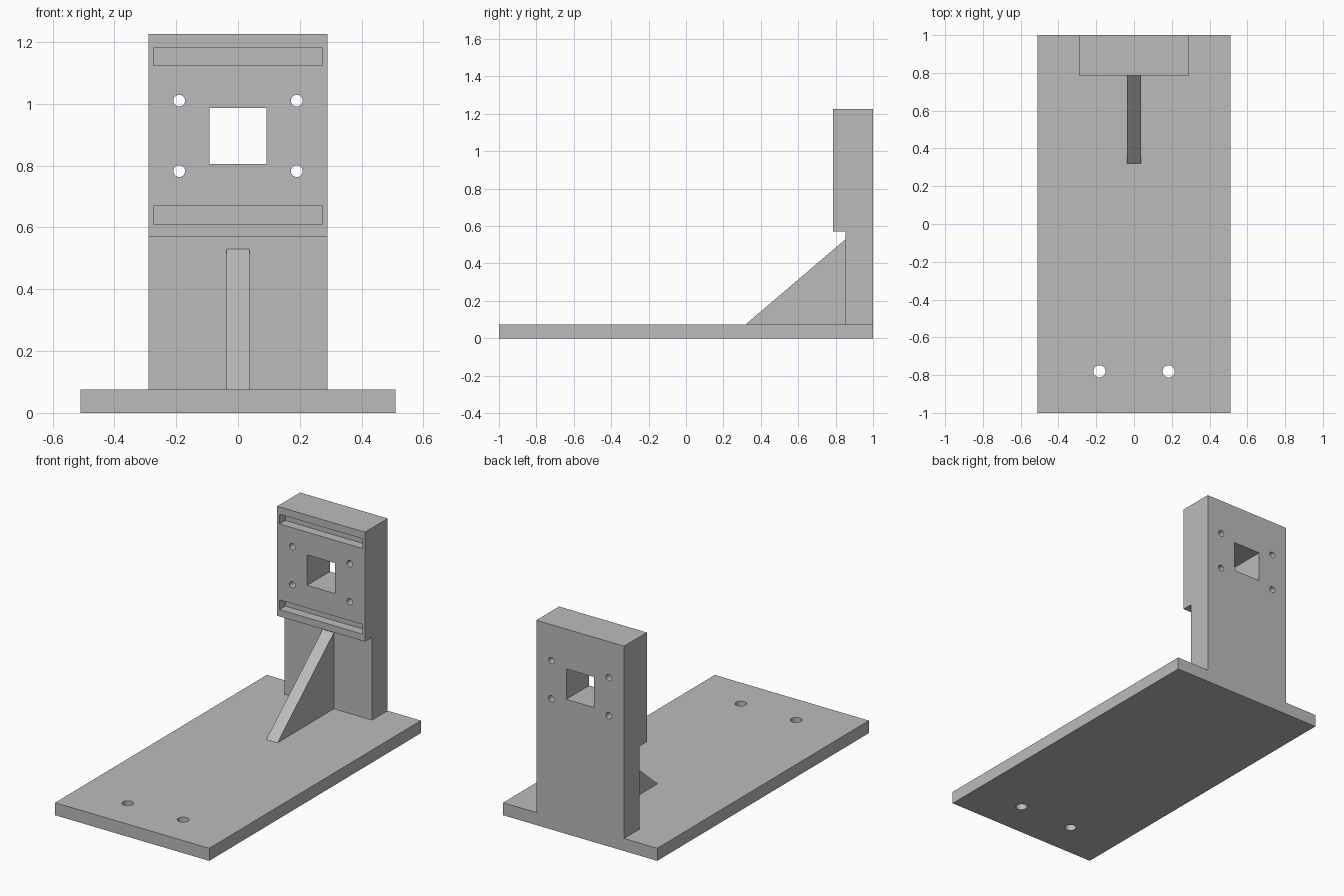
import bpy, bmesh
from mathutils import Matrix, Vector

old = bpy.data.objects.get("Cube")
if old:
    bpy.data.objects.remove(old, do_unlink=True)

grey = bpy.data.materials.new("plain grey")
grey.use_nodes = True
colour = (0.5, 0.5, 0.5, 1)
grey.diffuse_color = colour
grey.node_tree.nodes["Principled BSDF"].inputs["Base Color"].default_value = colour


def finish(name, bm):
    bmesh.ops.recalc_face_normals(bm, faces=bm.faces)
    mesh = bpy.data.meshes.new(name)
    bm.to_mesh(mesh)
    bm.free()
    mesh.materials.append(grey)
    obj = bpy.data.objects.new(name, mesh)
    bpy.context.collection.objects.link(obj)
    return obj


def box(name, low, high):
    low, high = Vector(low), Vector(high)
    bm = bmesh.new()
    bmesh.ops.create_cube(bm, size=1, matrix=Matrix.Translation((low + high) / 2)
                          @ Matrix.Diagonal((*(high - low), 1)))
    return finish(name, bm)


def side_profile(name, points, x0, x1):
    """Extrude a (y, z) outline across x."""
    bm = bmesh.new()
    face = bm.faces.new([bm.verts.new((x0, y, z)) for y, z in points])
    out = bmesh.ops.extrude_face_region(bm, geom=[face])
    moved = [v for v in out["geom"] if isinstance(v, bmesh.types.BMVert)]
    bmesh.ops.translate(bm, verts=moved, vec=(x1 - x0, 0, 0))
    return finish(name, bm)


def rod(name, centre, radius, depth, axis):
    bm = bmesh.new()
    turn = Vector((0, 0, 1)).rotation_difference(Vector(axis)).to_matrix().to_4x4()
    bmesh.ops.create_cone(bm, cap_ends=True, segments=32, radius1=radius, radius2=radius,
                          depth=depth, matrix=Matrix.Translation(centre) @ turn)
    return finish(name, bm)


def cut(obj, cutters):
    for cutter in cutters:
        cutter.hide_render = True
        mod = obj.modifiers.new("cut", "BOOLEAN")
        mod.operation = "DIFFERENCE"
        mod.solver = "EXACT"
        mod.object = cutter
        bpy.context.view_layer.objects.active = obj
        bpy.ops.object.modifier_apply(modifier=mod.name)
        bpy.data.objects.remove(cutter, do_unlink=True)


# Base plate with two mounting holes near the front
base = box("base_plate", (-0.51, -1, 0), (0.51, 1, 0.075))
cut(base, [rod("hole_cutter", (x, -0.78, 0.04), 0.032, 0.4, (0, 0, 1)) for x in (-0.183, 0.183)])

# Upright with a thicker head
upright = side_profile("upright", [(1, 0.075), (1, 1.225), (0.785, 1.225), (0.785, 0.57),
                                   (0.853, 0.57), (0.853, 0.075)], -0.29, 0.29)

# Window, screw holes and shallow slots in the head
cutters = [box("window_cutter", (-0.092, 0.5, 0.805), (0.092, 1.2, 0.987))]
cutters += [rod("screw_cutter", (x, 0.9, z), 0.019, 0.6, (0, 1, 0))
            for x in (-0.19, 0.19) for z in (0.782, 1.01)]
cutters += [box("slot_cutter", (-0.274, 0.7, z), (0.274, 0.84, z + 0.058)) for z in (0.611, 1.123)]
cut(upright, cutters)

# Triangular brace between plate and upright
side_profile("brace", [(0.32, 0.075), (0.853, 0.075), (0.853, 0.53)], -0.037, 0.037)

for obj in bpy.context.collection.objects:
    obj.select_set(obj.type == "MESH")
bpy.ops.object.shade_smooth_by_angle()
